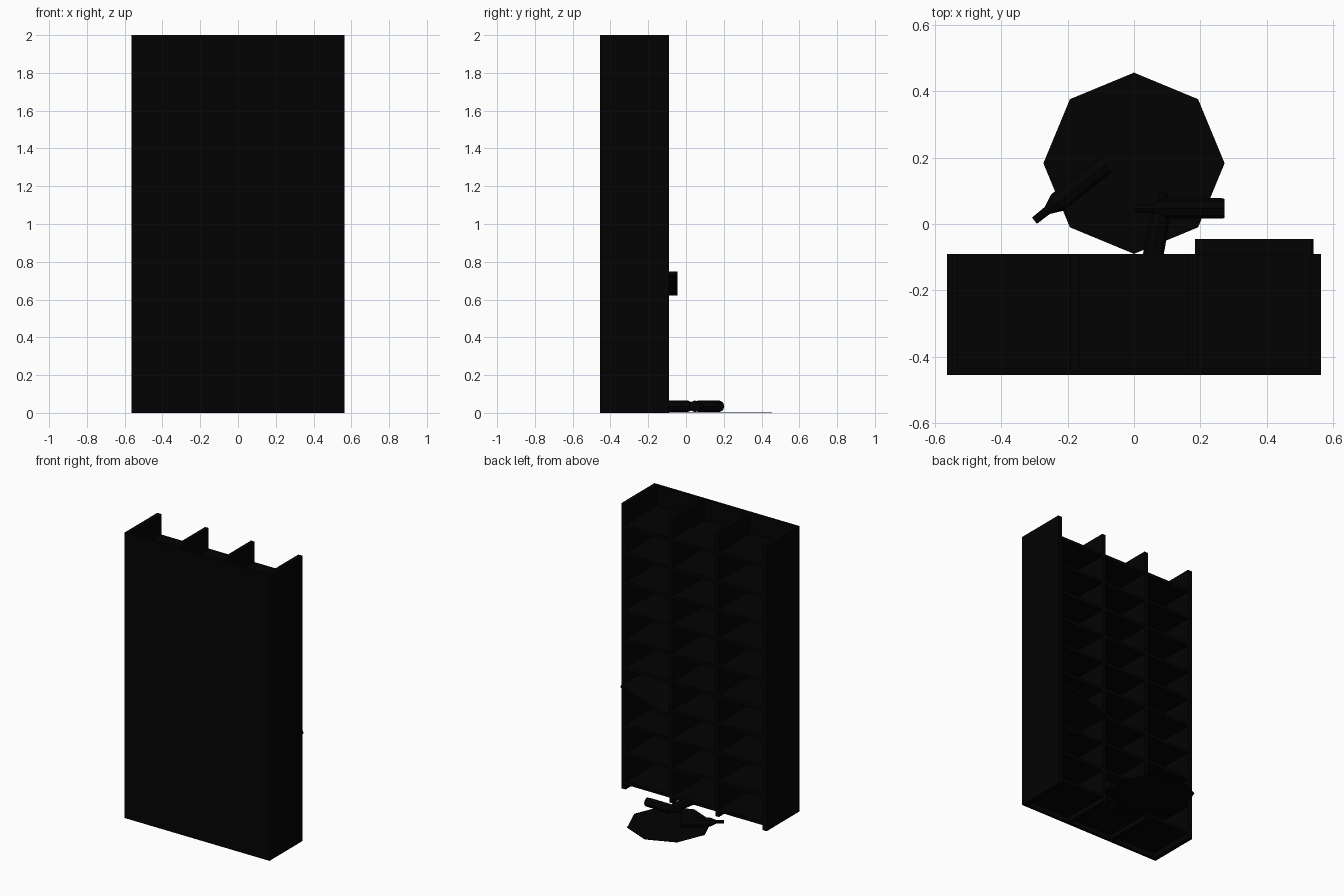
import bpy, bmesh, math
from mathutils import Vector, Matrix

if "Cube" in bpy.data.objects:
    bpy.data.objects.remove(bpy.data.objects["Cube"])

black = bpy.data.materials.new("near black")
black.diffuse_color = (0.0007, 0.0007, 0.0007, 1)
black.use_nodes = True
black.node_tree.nodes["Principled BSDF"].inputs["Base Color"].default_value = black.diffuse_color


def finish(name, bm):
    bmesh.ops.recalc_face_normals(bm, faces=bm.faces)
    me = bpy.data.meshes.new(name)
    bm.to_mesh(me)
    bm.free()
    me.materials.append(black)
    ob = bpy.data.objects.new(name, me)
    bpy.context.collection.objects.link(ob)
    return ob


def box(name, x0, x1, y0, y1, z0, z1, tilt=0):
    bm = bmesh.new()
    bmesh.ops.create_cube(bm, size=1)
    bmesh.ops.scale(bm, vec=(x1 - x0, y1 - y0, z1 - z0), verts=bm.verts)
    ob = finish(name, bm)
    ob.location = ((x0 + x1) / 2, (y0 + y1) / 2, (z0 + z1) / 2)
    ob.rotation_euler = (0, tilt, 0)
    return ob


def bottle(name, mouth, base, z=0.035, sides=8):
    # lathe profile: (fraction from base, radius)
    profile = [(0, 0.029), (0.03, 0.031), (0.68, 0.031), (0.82, 0.013), (1, 0.012)]
    a, b = Vector((*base, z)), Vector((*mouth, z))
    rot = (b - a).to_track_quat('Z', 'Y').to_matrix()
    bm = bmesh.new()
    rings = []
    for t, r in profile:
        ring = []
        for i in range(sides):
            w = 2 * math.pi * i / sides
            p = Vector((r * math.cos(w), r * math.sin(w), t * (b - a).length))
            ring.append(bm.verts.new(a + rot @ p))
        rings.append(ring)
    for lo, hi in zip(rings, rings[1:]):
        for i in range(sides):
            j = (i + 1) % sides
            bm.faces.new((lo[i], lo[j], hi[j], hi[i]))
    bm.faces.new(rings[0][::-1])
    bm.faces.new(rings[-1])
    return finish(name, bm)


# Rack carcass: closed -y panel, two sides, two dividers, open at +y and top
box("back_panel", -0.563, 0.563, -0.455, -0.435, 0, 2)
for s in (-1, 1):
    box("side_panel", s * 0.547 - 0.016, s * 0.547 + 0.016, -0.455, -0.09, 0, 2)
    box("divider", s * 0.178 - 0.014, s * 0.178 + 0.014, -0.44, -0.09, 0, 2)

# Shelves in three columns; one has come loose and tilts
columns = [(-0.531, -0.192), (-0.164, 0.164), (0.192, 0.531)]
for c, (x0, x1) in enumerate(columns):
    for k in range(10):
        z = 0.045 + 0.2 * k
        if c == 2 and k == 3:
            box("loose_shelf", 0.179, 0.546, -0.40, -0.045, 0.675, 0.695,
                -math.radians(17.5))
        else:
            box("shelf", x0, x1, -0.44, -0.09, z - 0.011, z + 0.011)

# Spilled puddle: flat octagon
bm = bmesh.new()
bmesh.ops.create_cone(bm, cap_ends=True, segments=8, radius1=0.273,
                      radius2=0.273, depth=0.003)
corner = max(bm.verts, key=lambda v: v.co.x).co
step = math.atan2(corner.y, corner.x)
bmesh.ops.rotate(bm, matrix=Matrix.Rotation(-step, 3, 'Z'), verts=bm.verts)
finish("puddle", bm).location = (0, 0.183, 0.0015)

# Fallen bottles
bottle("bottle_left", (-0.30, 0.01), (-0.085, 0.18))
bottle("bottle_right", (0.0, 0.047), (0.272, 0.047))
bottle("bottle_middle", (0.09, 0.095), (0.045, -0.17))
